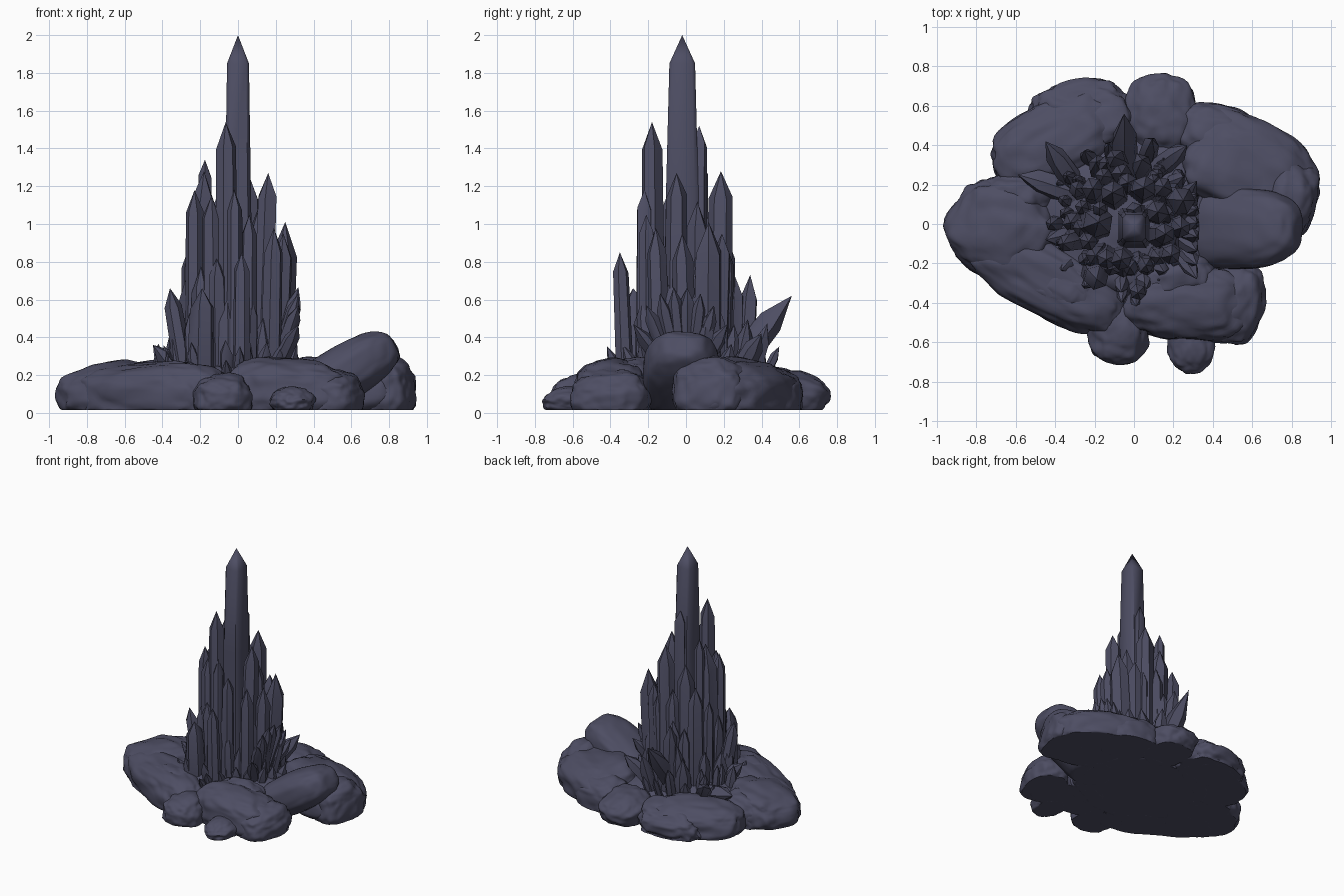
import bpy, bmesh, math, random
from mathutils import Vector, Euler, noise

if "Cube" in bpy.data.objects:
    bpy.data.objects.remove(bpy.data.objects["Cube"])

random.seed(7)
mat = bpy.data.materials.new("dark slate violet")
mat.diffuse_color = (0.075, 0.075, 0.125, 1)
mat.use_nodes = True
mat.node_tree.nodes["Principled BSDF"].inputs["Base Color"].default_value = mat.diffuse_color


def finish(name, bm, angle):
    """Turn a bmesh into a named, shaded object."""
    bmesh.ops.recalc_face_normals(bm, faces=bm.faces)
    me = bpy.data.meshes.new(name)
    bm.to_mesh(me)
    bm.free()
    ob = bpy.data.objects.new(name, me)
    bpy.context.collection.objects.link(ob)
    me.materials.append(mat)
    bpy.ops.object.select_all(action='DESELECT')
    ob.select_set(True)
    bpy.context.view_layer.objects.active = ob
    bpy.ops.object.shade_smooth_by_angle(angle=math.radians(angle))
    return ob


def crystal(bm, base, tip, r, ry=None, point=None, sides=6, taper=0.85):
    """Pointed prism running from base to tip."""
    base, tip = Vector(base), Vector(tip)
    ry = ry or r
    axis = tip - base
    point = point or min(r * 2.0, axis.length * 0.35)
    d = axis.normalized()
    u = Vector((1, 0, 0)) - d * d.x
    u.normalize()
    v = d.cross(u)
    spin = random.uniform(0, 1)
    ang = [spin + 2 * math.pi * (i + random.uniform(-.15, .15)) / sides for i in range(sides)]
    rings = []
    for s, k in ((0, 1.0), (axis.length - point, taper)):
        rings.append([bm.verts.new(base + d * (s + (random.uniform(-.15, .15) * point if s else 0))
                      + u * math.cos(a) * r * k + v * math.sin(a) * ry * k) for a in ang])
    top = bm.verts.new(tip)
    for i in range(sides):
        j = (i + 1) % sides
        bm.faces.new((rings[0][i], rings[0][j], rings[1][j], rings[1][i]))
        bm.faces.new((rings[1][i], rings[1][j], top))
    bm.faces.new(rings[0][::-1])


def rock(name, c, half, yaw=0, pitch=0, boxy=0.8, rough=0.1):
    """Rounded boulder with lumpy surface, sloping outward, with a flat underside."""
    bm = bmesh.new()
    bmesh.ops.create_icosphere(bm, subdivisions=5, radius=1)
    rot = Euler((0, math.radians(-pitch), math.radians(yaw))).to_matrix()
    off = Vector((random.uniform(0, 50), random.uniform(0, 50), 0))
    out = Vector((c[0], c[1], 0)).normalized()
    for v in bm.verts:
        n = v.co.copy()
        p = Vector([math.copysign(abs(a) ** boxy, a) * h for a, h in zip(n, half)])
        q = noise.noise(n * 1.6 + off) + 0.6 * noise.noise(n * 3.5 + off) - 0.2 * abs(noise.noise(n * 7 + off))
        p *= 0.98 + rough * q
        p = rot @ p
        if pitch == 0 and p.z > 0:
            p.z *= 1.02 - 0.6 * p.dot(out)
        p += Vector(c)
        p.z = max(p.z, 0.015)
        v.co = p
    finish(name, bm, 40)


# central spire: four broad sides and a sharp cap
bm = bmesh.new()
for z, hx, hy in ((0.1, .085, .105), (1.2, .068, .085), (1.85, .058, .068)):
    ring = [bm.verts.new((sx * hx * a, -.02 + sy * hy * b, z)) for sx, sy, a, b in
            ((1, 1, 1, .75), (1, 1, .75, 1), (-1, 1, .75, 1), (-1, 1, 1, .75),
             (-1, -1, 1, .75), (-1, -1, .75, 1), (1, -1, .75, 1), (1, -1, 1, .75))]
    if z > 0.1:
        for i in range(8):
            bm.faces.new((prev[i], prev[(i + 1) % 8], ring[(i + 1) % 8], ring[i]))
    prev = ring
tip = bm.verts.new((0, -.02, 2.0))
for i in range(8):
    bm.faces.new((prev[i], prev[(i + 1) % 8], tip))
finish("central_spire", bm, 50)

# tall crystals around the spire: base xy, tip xyz, radius
bm = bmesh.new()
for bx, by, x, y, z, r in (
        (-.06, -.17, -.065, -.18, 1.54, .065), (.02, .06, .0, .07, 1.52, .05),
        (-.20, .0, -.18, .01, 1.28, .095), (-.17, .07, -.175, .08, 1.34, .045),
        (.04, .17, .05, .185, 1.28, .075), (.12, -.06, .16, -.05, 1.27, .065),
        (.20, .11, .25, .12, 1.01, .085), (-.23, -.08, -.23, -.09, 1.18, .055),
        (-.10, .14, -.11, .16, 1.15, .075), (.12, .06, .12, .06, 1.12, .07),
        (-.02, -.22, -.02, -.22, 1.18, .05), (.05, -.2, .06, -.21, 1.05, .05),
        (-.13, -.16, -.14, -.18, 1.15, .06), (.17, -.13, .19, -.16, .98, .06),
        (.2, .0, .24, -.02, .95, .065), (-.2, .16, -.21, .18, 1.0, .07),
        (-.04, .2, -.03, .21, .95, .06), (.13, .16, .15, .19, .95, .06),
        (.02, -.32, .02, -.35, .85, .05), (-.06, .3, -.1, .34, .73, .06)):
    crystal(bm, (bx, by, .1), (x, y, z), r)
finish("tall_crystals", bm, 40)

# shorter crystals leaning outward in rings: count, base radius, lean, heights, width
bm = bmesh.new()
for n, rad, lean, lo, hi, w in ((11, .22, .04, .65, .9, .06), (14, .26, .06, .45, .68, .055),
                                (18, .3, .1, .34, .55, .045), (18, .34, .11, .28, .38, .04)):
    for i in range(n):
        a = 2 * math.pi * (i + random.uniform(-.35, .35)) / n
        cx, cy = -.03, .03
        squeeze = .87 if math.cos(a) > .3 else 1
        b = rad * squeeze * random.uniform(.9, 1.06)
        t = b + lean * squeeze * random.uniform(.3, 1.2)
        crystal(bm, (cx + b * math.cos(a), cy + b * math.sin(a), .12),
                (cx + t * math.cos(a), cy + t * math.sin(a), random.uniform(lo, hi)),
                w * random.uniform(.7, 1.2))
finish("short_crystals", bm, 40)

# splayed spikes: the back wedge, left spurs and the fan on the right
bm = bmesh.new()
crystal(bm, (-.05, .26, .25), (-.05, .56, .62), .08, point=.2)
crystal(bm, (.12, .28, .2), (.27, .4, .42), .06)
crystal(bm, (-.3, .15, .17), (-.59, .25, .26), .07)
crystal(bm, (-.3, .2, .18), (-.45, .42, .36), .06)
crystal(bm, (-.28, -.08, .2), (-.36, -.1, .66), .055)
crystal(bm, (-.3, -.05, .2), (-.45, -.08, .36), .055)
crystal(bm, (-.2, -.24, .2), (-.19, -.28, .66), .075, point=.1)
for i in range(8):
    t = i / 7 * 2 - 1
    crystal(bm, (.2, -.01 + .08 * t, .22), (.32, -.03 + .25 * t, .67 - .2 * t * t), .045)
finish("splayed_spikes", bm, 40)

# boulder base
rock("base_mound", (-.04, .04, .08), (.5, .45, .19), boxy=.9)
rock("raised_slab", (.53, -.02, .19), (.36, .21, .15), pitch=31, boxy=.75, rough=.04)
rock("right_boulder", (.58, .26, .1), (.38, .27, .19), yaw=-28)
rock("right_tip_boulder", (.79, .13, .11), (.15, .2, .18), yaw=-15)
rock("right_back_boulder", (.43, .44, .09), (.23, .17, .15), yaw=-15)
rock("back_boulder", (.14, .55, .09), (.2, .22, .14), yaw=10, boxy=.95)
rock("back_left_boulder", (-.4, .42, .09), (.36, .21, .15), yaw=30)
rock("back_rim_boulder", (-.26, .54, .08), (.28, .19, .13), yaw=5, rough=.15)
rock("left_boulder", (-.66, -.03, .1), (.29, .25, .17), yaw=-20)
rock("left_back_boulder", (-.6, .14, .1), (.19, .12, .15))
rock("front_left_slab", (-.45, -.28, .1), (.46, .18, .17), yaw=-29)
rock("front_left_lump", (-.36, -.33, .12), (.2, .14, .16), yaw=-25)
rock("front_boulder", (-.08, -.55, .08), (.16, .17, .13), boxy=.9)
rock("front_right_boulder", (.27, -.4, .11), (.34, .2, .18), yaw=-5)
rock("right_front_boulder", (.51, -.4, .08), (.16, .22, .15), yaw=-10, boxy=.9)
rock("front_tip_boulder", (.29, -.61, .06), (.12, .16, .08), boxy=1)
rock("inner_front_boulder", (.22, -.28, .13), (.2, .13, .16), yaw=8)
